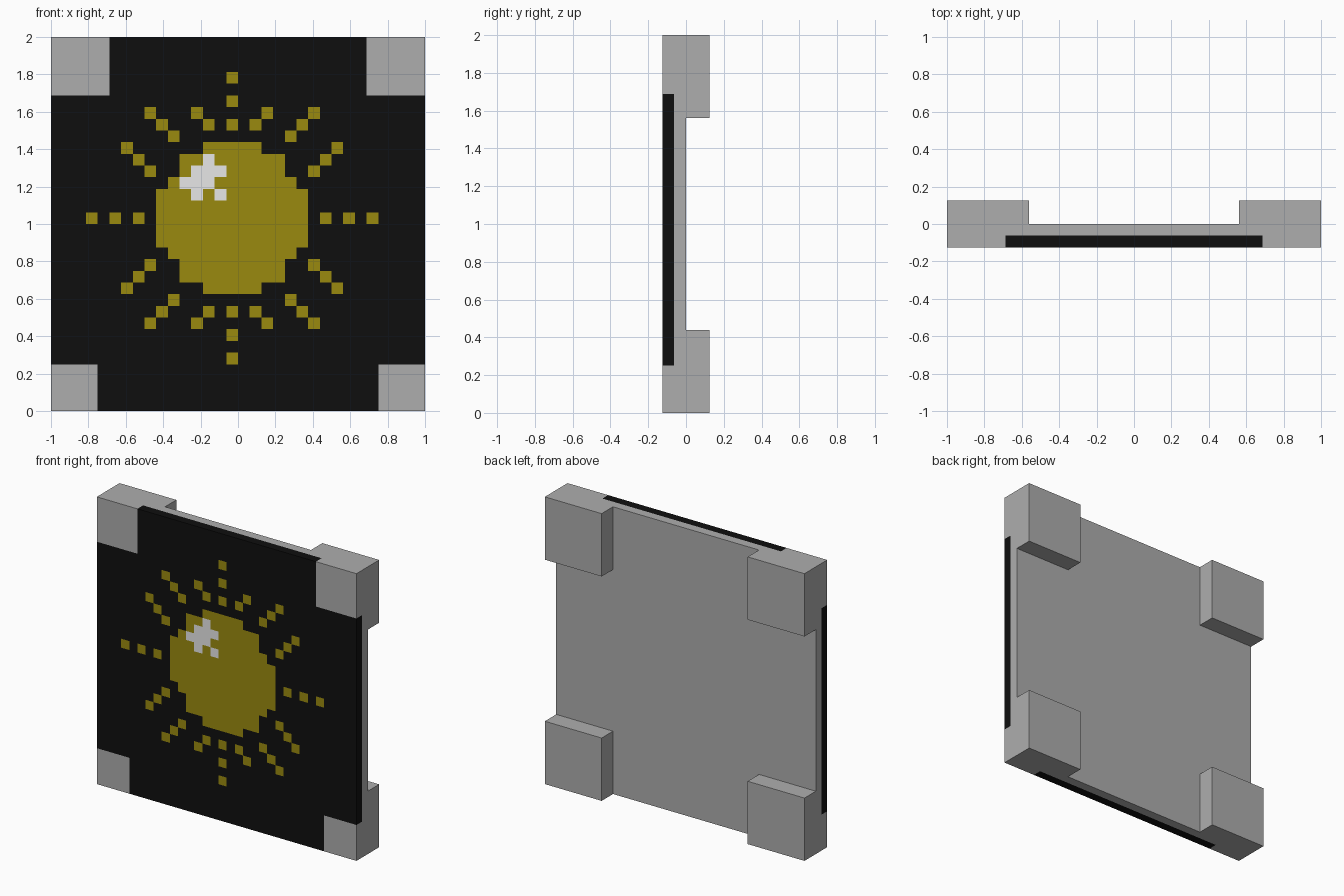
import bpy, bmesh
from mathutils import Vector

if "Cube" in bpy.data.objects:
    bpy.data.objects.remove(bpy.data.objects["Cube"])

PX = 2 / 32          # one pixel of the 32 x 32 front picture
FRONT, MID, BACK = -0.125, -0.0625, 0.0
FOOT = 7 * PX        # width of the corner feet


def srgb(r, g, b):
    lin = lambda c: ((c / 255 + 0.055) / 1.055) ** 2.4 if c > 10 else c / 255 / 12.92
    return (lin(r), lin(g), lin(b), 1)


def material(name, rgb):
    m = bpy.data.materials.new(name)
    m.diffuse_color = srgb(*rgb)
    m.use_nodes = True
    m.node_tree.nodes["Principled BSDF"].inputs["Base Color"].default_value = m.diffuse_color
    return m


MATS = [material("grey", (174, 174, 174)), material("black", (15, 15, 15)),
        material("sun_yellow", (154, 138, 15)), material("highlight_white", (235, 235, 235))]
GREY, BLACK, YELLOW, WHITE = range(4)

# Sun picture, measured in pixels from its centre (column 15, row 16)
DISC = [6, 6, 6, 5, 4, 4, 2]                      # half width by distance from the middle row
RAYS = {(0, 8), (0, 10), (0, 12), (8, 0), (10, 0), (12, 0), (2, 8), (3, 9),
        (5, 7), (6, 8), (7, 9), (7, 4), (8, 5), (9, 6)}
SHINE = {(-2, 5), (-3, 4), (-2, 4), (-1, 4), (-4, 3), (-3, 3), (-2, 3), (-3, 2), (-1, 2)}


def colour_at(c):
    """Colour of a tile face from its centre."""
    if c.y > MID - 0.001:
        return GREY
    col = min(31, int((c.x + 1) / PX))
    row = min(31, int(c.z / PX))
    edge = min(col, 31 - col)
    if (row >= 27 and edge < 5) or (row < 4 and edge < 4):
        return GREY
    dx, dz = col - 15, row - 16
    if (dx, dz) in SHINE:
        return WHITE
    a, b = abs(dx), abs(dz)
    if (a, b) in RAYS or (b < len(DISC) and a <= DISC[b]):
        return YELLOW
    return BLACK


def box(bm, lo, hi):
    verts = bmesh.ops.create_cube(bm, size=1)["verts"]
    for v in verts:
        v.co = [l + (co + 0.5) * (h - l) for co, l, h in zip(v.co, lo, hi)]


def finish(name, bm):
    me = bpy.data.meshes.new(name)
    bm.to_mesh(me)
    bm.free()
    for m in MATS:
        me.materials.append(m)
    ob = bpy.data.objects.new(name, me)
    bpy.context.collection.objects.link(ob)
    return ob


# Sun tile: square slab cut into pixels, front layer painted by rule
bm = bmesh.new()
box(bm, (-1, FRONT, 0), (1, BACK, 2))
cuts = [((0, MID, 0), (0, 1, 0))]
for i in range(1, 32):
    cuts += [((-1 + i * PX, 0, 0), (1, 0, 0)), ((0, 0, i * PX), (0, 0, 1))]
for co, no in cuts:
    bmesh.ops.bisect_plane(bm, geom=bm.verts[:] + bm.edges[:] + bm.faces[:],
                           plane_co=Vector(co), plane_no=Vector(no), dist=1e-5)
covered = []
for f in bm.faces:
    c = f.calc_center_median()
    f.material_index = colour_at(c)
    if c.y > BACK - 0.001 and abs(c.x) > 1 - FOOT and abs(c.z - 1) > 1 - FOOT:
        covered.append(f)
bmesh.ops.delete(bm, geom=covered, context='FACES')   # hidden under the feet
finish("sun_tile", bm)

# Corner feet on the back, open where they join the tile
for side, sx in (("left", -1), ("right", 1)):
    for level, z in (("bottom", 0), ("top", 2 - FOOT)):
        bm = bmesh.new()
        x = sorted((sx, sx * (1 - FOOT)))
        box(bm, (x[0], BACK, z), (x[1], 0.125, z + FOOT))
        joint = [f for f in bm.faces if f.calc_center_median().y < BACK + 0.001]
        bmesh.ops.delete(bm, geom=joint, context='FACES')
        finish(f"{level}_{side}_foot", bm)
